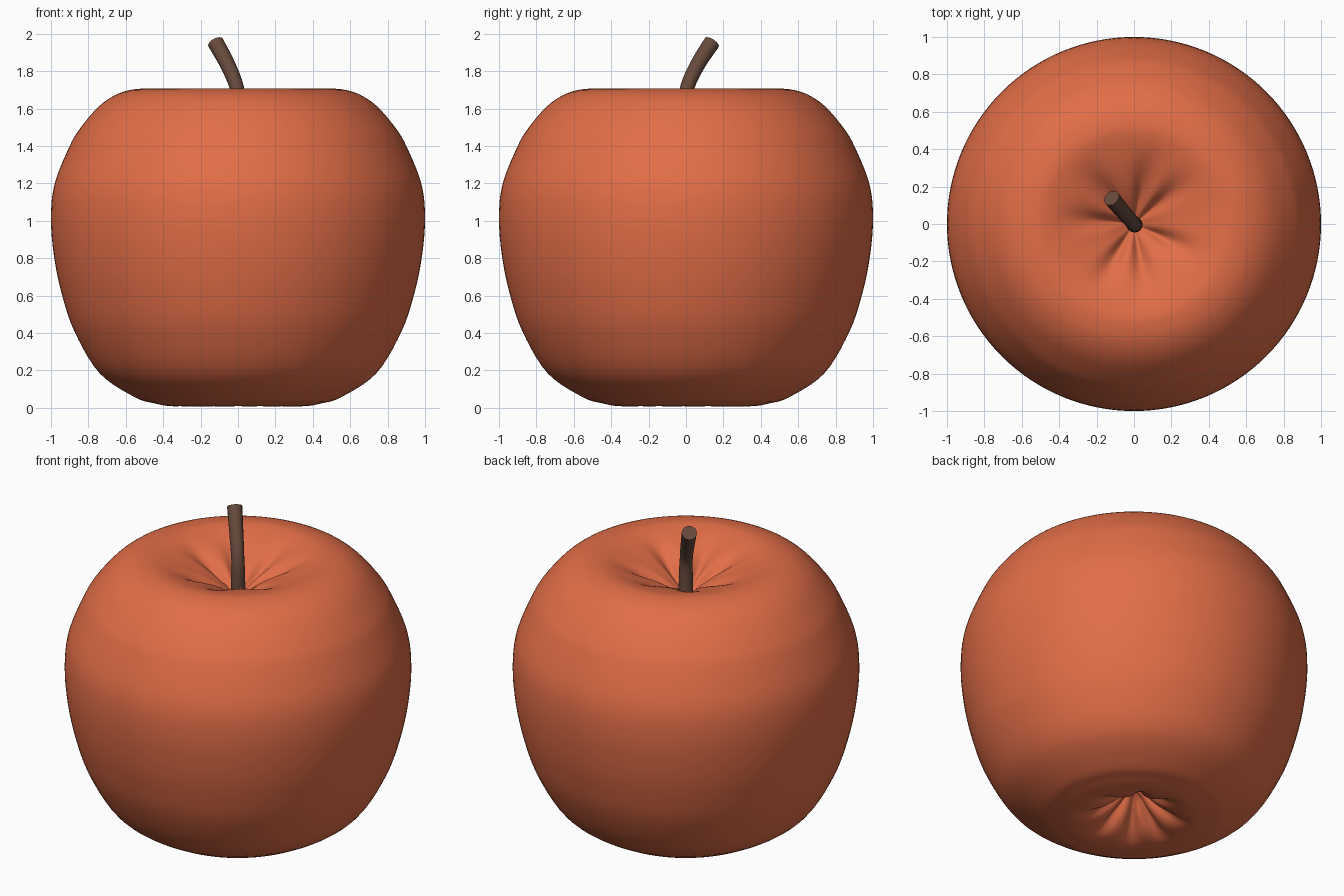
import bpy, bmesh, math
from mathutils import Vector

if "Cube" in bpy.data.objects:
    bpy.data.objects.remove(bpy.data.objects["Cube"])


def material(name, rgb):
    m = bpy.data.materials.new(name)
    m.diffuse_color = (*rgb, 1)
    m.use_nodes = True
    m.node_tree.nodes["Principled BSDF"].inputs["Base Color"].default_value = m.diffuse_color
    return m


def make_object(name, bm, mat):
    bmesh.ops.recalc_face_normals(bm, faces=bm.faces)
    me = bpy.data.meshes.new(name)
    bm.to_mesh(me)
    bm.free()
    ob = bpy.data.objects.new(name, me)
    bpy.context.collection.objects.link(ob)
    me.materials.append(mat)
    return ob


def spline(pts, steps):
    """Catmull-Rom curve through the points."""
    p = [Vector(q) for q in pts]
    p = [2 * p[0] - p[1]] + p + [2 * p[-1] - p[-2]]
    out = []
    for i in range(1, len(p) - 2):
        a, b, c, d = p[i - 1:i + 3]
        for k in range(steps):
            t = k / steps
            out.append(0.5 * (2 * b + (c - a) * t + (2 * a - 5 * b + 4 * c - d) * t * t
                              + (3 * b - a - 3 * c + d) * t ** 3))
    return out + [p[-2]]


def bridge(bm, rings):
    for a, b in zip(rings, rings[1:]):
        n = len(a)
        for i in range(n):
            bm.faces.new((a[i], a[(i + 1) % n], b[(i + 1) % n], b[i]))


def crease(angle, centres, width):
    """Strength of the nearest radial crease, 0 to 1."""
    total = 0
    for c in centres:
        d = (angle - math.radians(c) + math.pi) % (2 * math.pi) - math.pi
        total += math.exp(-(d / width) ** 2)
    return min(total, 1)


def fade(r, peak, end):
    """Rises from the centre to the peak radius and dies out at the end radius."""
    if r >= end:
        return 0
    t = r / peak if r < peak else (end - r) / (end - peak)
    return t * t * (3 - 2 * t)


red = material("apple red", (0.76, 0.155, 0.064))
brown = material("stem brown", (0.135, 0.068, 0.045))

# Apple body: lathed profile, from the bottom hollow to the stem hollow
profile = [(0.005, 0.20), (0.06, 0.17), (0.12, 0.11), (0.20, 0.05), (0.28, 0.017), (0.36, 0.009),
           (0.45, 0.025), (0.55, 0.056), (0.74, 0.185), (0.875, 0.41), (0.945, 0.62),
           (0.985, 0.82), (1.0, 1.02), (0.98, 1.2), (0.90, 1.4), (0.84, 1.50), (0.74, 1.615),
           (0.64, 1.68), (0.54, 1.705), (0.46, 1.699), (0.35, 1.665), (0.25, 1.62),
           (0.16, 1.572), (0.08, 1.52), (0.005, 1.46)]
top_creases = (40, 78, 130, 175, 240, 280, 335)
low_creases = (10, 60, 100, 150, 195, 235, 280, 325)
SEG = 128
bm = bmesh.new()
rings = []
for r, z in spline(profile, 5):
    ring = []
    for i in range(SEG):
        a = 2 * math.pi * i / SEG
        dz = 0
        if z > 1:
            dz = fade(r, 0.16, 0.46) * (0.012 - 0.045 * crease(a, top_creases, 0.2))
        elif r < 0.4:
            dz = fade(r, 0.15, 0.36) * (0.045 * crease(a, low_creases, 0.19) - 0.015)
        ring.append(bm.verts.new((r * math.cos(a), r * math.sin(a), max(0, z + dz))))
    rings.append(ring)
bridge(bm, rings)
bm.faces.new(rings[0])
bm.faces.new(rings[-1])
for f in bm.faces:
    f.smooth = True
make_object("apple_body", bm, red)

# Stem: round tube swept along a leaning path, with a flat cut end
path = spline([(0, 0, 1.42), (0.004, -0.004, 1.58), (-0.006, 0.006, 1.71),
               (-0.058, 0.065, 1.84), (-0.12, 0.138, 1.953)], 4)
bm = bmesh.new()
rings = []
for i, p in enumerate(path):
    t = (path[min(i + 1, len(path) - 1)] - path[max(i - 1, 0)]).normalized()
    u = Vector((0, 1, 0)).cross(t).normalized()
    v = t.cross(u)
    rad = 0.038 + 0.006 * abs(2 * i / (len(path) - 1) - 1)
    rings.append([bm.verts.new(p + rad * (u * math.cos(k * math.pi / 8) + v * math.sin(k * math.pi / 8)))
                  for k in range(16)])
bridge(bm, rings)
for f in bm.faces:
    f.smooth = True
bm.faces.new(rings[0])
bm.faces.new(rings[-1])
stem = make_object("stem", bm, brown)
for e in stem.data.edges:
    e.use_edge_sharp = False
bpy.context.view_layer.objects.active = stem
stem.select_set(True)
bpy.ops.object.shade_smooth_by_angle(angle=math.radians(40))
